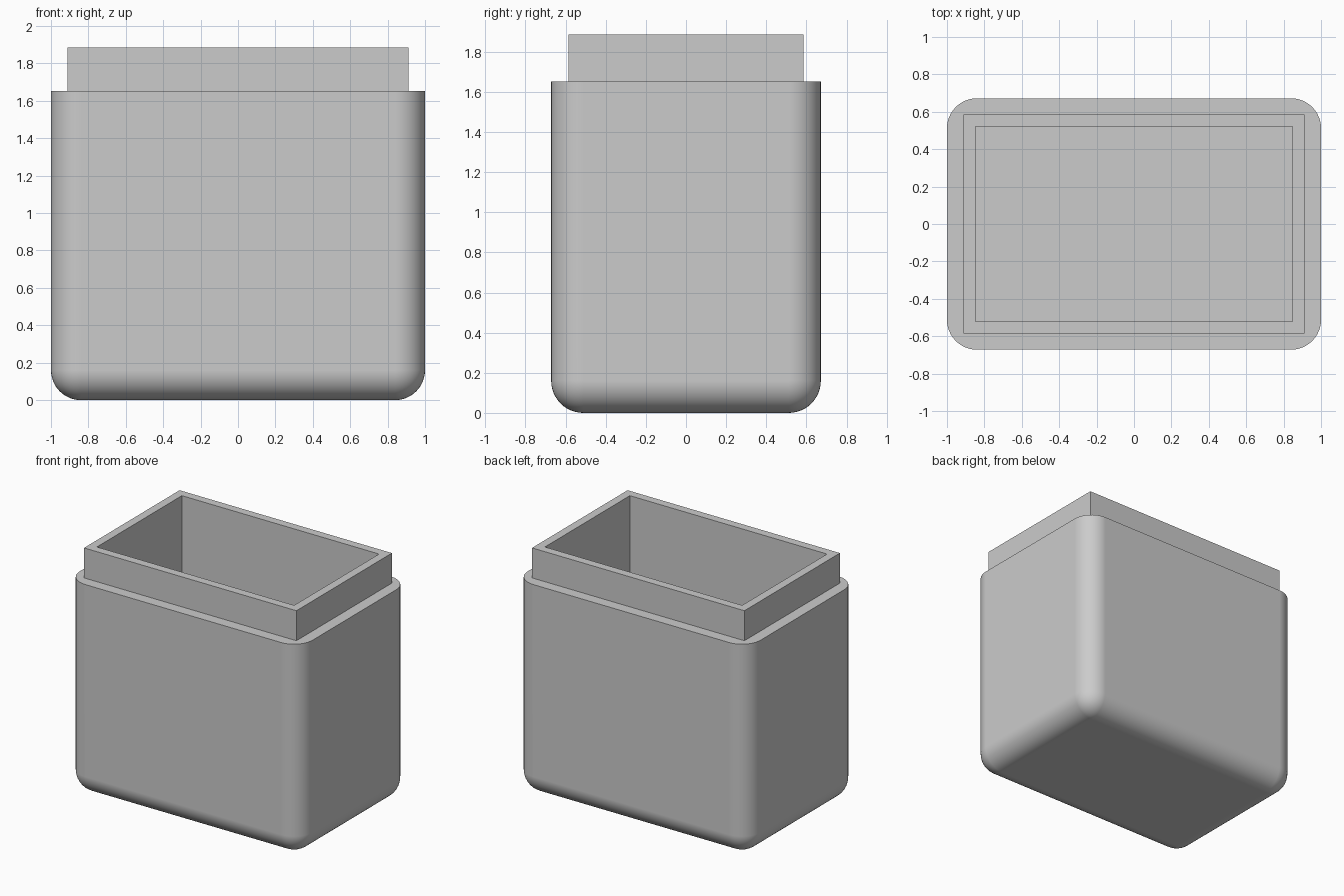
import bpy, bmesh, math
from mathutils import Matrix, Vector

if "Cube" in bpy.data.objects:
    bpy.data.objects.remove(bpy.data.objects["Cube"], do_unlink=True)

TOP, LEDGE, FLOOR = 1.885, 1.652, 0.155
RADIUS = 0.16

grey = bpy.data.materials.new("light grey")
grey.use_nodes = True
grey.diffuse_color = (0.6, 0.6, 0.6, 1)
grey.node_tree.nodes["Principled BSDF"].inputs["Base Color"].default_value = grey.diffuse_color


def box(name, half_x, half_y, z0, z1, radius=0):
    """Box, optionally rounded along every edge except the top ones."""
    bm = bmesh.new()
    size = Vector((2 * half_x, 2 * half_y, z1 - z0, 1))
    place = Matrix.Translation((0, 0, (z0 + z1) / 2)) @ Matrix.Diagonal(size)
    bmesh.ops.create_cube(bm, size=1, matrix=place)
    if radius:
        edges = [e for e in bm.edges if min(v.co.z for v in e.verts) < z0 + 0.01]
        bmesh.ops.bevel(bm, geom=edges, offset=radius, segments=12,
                        profile=0.5, affect='EDGES')
    mesh = bpy.data.meshes.new(name)
    bm.to_mesh(mesh)
    bm.free()
    mesh.materials.append(grey)
    obj = bpy.data.objects.new(name, mesh)
    bpy.context.collection.objects.link(obj)
    return obj


def combine(target, tool, operation):
    """Apply a boolean and discard the helper."""
    mod = target.modifiers.new(operation.lower(), 'BOOLEAN')
    mod.operation, mod.object, mod.solver = operation, tool, 'EXACT'
    bpy.ops.object.modifier_apply(modifier=mod.name)
    bpy.data.objects.remove(tool, do_unlink=True)


# Rounded body
body = box("container_body", 1, 0.672, 0, LEDGE, RADIUS)
bpy.ops.object.select_all(action='DESELECT')
body.select_set(True)
bpy.context.view_layer.objects.active = body

# Raised rim and hollow inside
combine(body, box("rim", 0.912, 0.586, 1, TOP), 'UNION')
combine(body, box("cavity", 0.847, 0.521, FLOOR, TOP + 1), 'DIFFERENCE')

# Smooth rounded edges, crisp flat faces
bpy.ops.object.shade_smooth_by_angle(angle=math.radians(30))
normals = body.modifiers.new("flat_face_normals", 'WEIGHTED_NORMAL')
normals.keep_sharp = True
